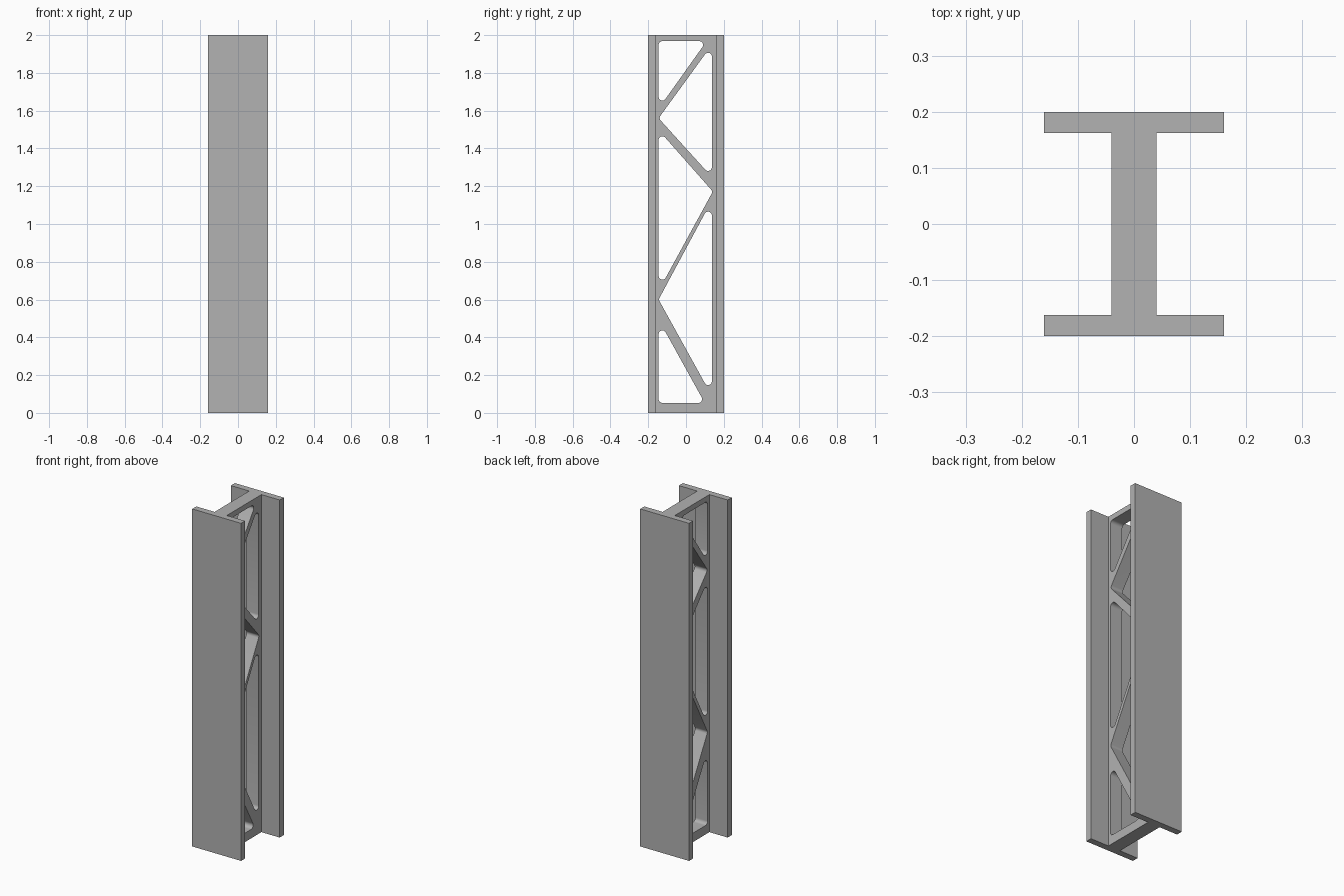
import bpy, bmesh
from math import sin, tan, pi
from mathutils import Vector

if "Cube" in bpy.data.objects:
    bpy.data.objects.remove(bpy.data.objects["Cube"])

HEIGHT = 2.0
FLANGE_X, WEB_X = 0.16, 0.04
OUTER_Y, INNER_Y = 0.2, 0.162
RADIUS = 0.02

steel = bpy.data.materials.new("steel_grey")
steel.use_nodes = True
colour = (0.445, 0.445, 0.445, 1)
steel.diffuse_color = colour
steel.node_tree.nodes["Principled BSDF"].inputs["Base Color"].default_value = colour


def prism(name, outline, offset):
    """Solid made by sweeping a closed outline along an offset."""
    bm = bmesh.new()
    face = bm.faces.new([bm.verts.new(p) for p in outline])
    swept = bmesh.ops.extrude_face_region(bm, geom=[face])["geom"]
    bmesh.ops.translate(bm, vec=offset, verts=[v for v in swept if isinstance(v, bmesh.types.BMVert)])
    bmesh.ops.recalc_face_normals(bm, faces=bm.faces)
    mesh = bpy.data.meshes.new(name)
    bm.to_mesh(mesh)
    bm.free()
    obj = bpy.data.objects.new(name, mesh)
    bpy.context.collection.objects.link(obj)
    return obj


def rounded(corners, steps=8):
    """Replace each polygon corner by a tangent arc."""
    points = []
    for i, corner in enumerate(corners):
        a = (corners[i - 1] - corner).normalized()
        b = (corners[(i + 1) % len(corners)] - corner).normalized()
        half = a.angle(b) / 2
        centre = corner + (a + b).normalized() * RADIUS / sin(half)
        start = corner + a * RADIUS / tan(half) - centre
        end = corner + b * RADIUS / tan(half) - centre
        sweep = pi - 2 * half
        for k in range(steps + 1):
            t = k / steps
            points.append(centre + (start * sin((1 - t) * sweep) + end * sin(t * sweep)) / sin(sweep))
    return points


# I-shaped beam body
quarter = [(FLANGE_X, OUTER_Y), (FLANGE_X, INNER_Y), (WEB_X, INNER_Y)]
right_half = quarter + [(x, -y) for x, y in reversed(quarter)]
section = right_half + [(-x, y) for x, y in reversed(right_half)]
beam = prism("truss_web_beam", [(x, y, 0) for x, y in section], (0, 0, HEIGHT))
beam.data.materials.append(steel)

# Triangular openings in the web, as (y, z) corners
LEFT, RIGHT = -0.145, 0.137
openings = [
    [(LEFT, 1.968), (0.109, 1.968), (LEFT, 1.611)],
    [(RIGHT, 1.948), (RIGHT, 1.249), (LEFT, 1.56)],
    [(LEFT, 1.497), (0.142, 1.172), (LEFT, 0.647)],
    [(RIGHT, 1.125), (RIGHT, 0.09), (LEFT, 0.6)],
    [(LEFT, 0.494), (0.099, 0.053), (LEFT, 0.053)],
]
cutters = []
for corners in openings:
    outline = rounded([Vector((-0.1, y, z)) for y, z in corners])
    cutter = prism("opening_cutter", outline, (0.2, 0, 0))
    cutter.hide_render = True
    cutters.append(cutter)
    cut = beam.modifiers.new("opening", "BOOLEAN")
    cut.operation = "DIFFERENCE"
    cut.solver = "EXACT"
    cut.object = cutter

# Apply the cuts and discard the cutters
bpy.context.view_layer.objects.active = beam
beam.select_set(True)
for name in [m.name for m in beam.modifiers]:
    bpy.ops.object.modifier_apply(modifier=name)
for cutter in cutters:
    bpy.data.objects.remove(cutter)
bpy.ops.object.shade_smooth_by_angle()
